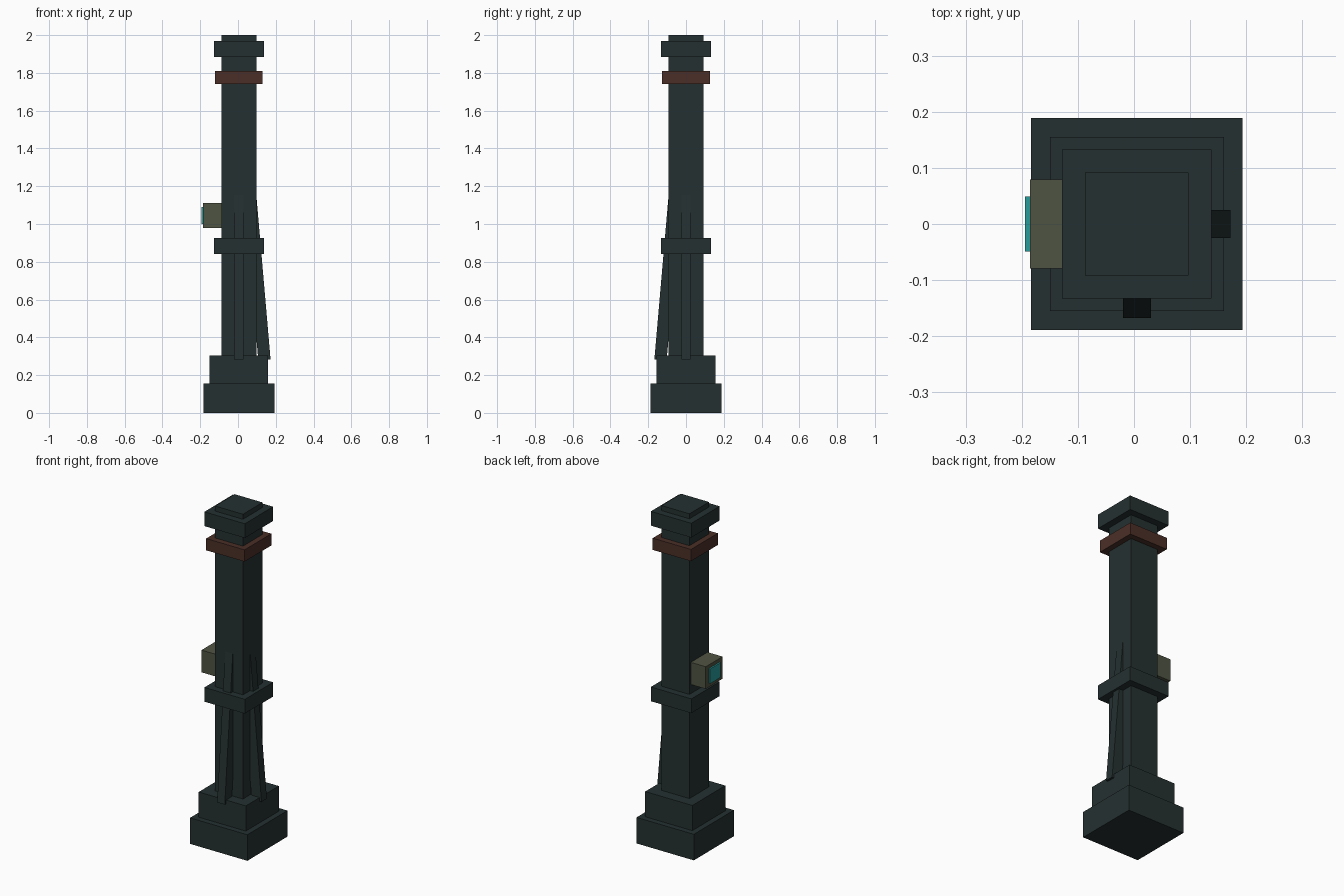
import bpy
import math
from mathutils import Matrix, Vector

cube = bpy.data.objects.get("Cube")
if cube:
    bpy.data.objects.remove(cube, do_unlink=True)

CX = 0.005  # column axis, shifted slightly by the side box


def material(name, rgb):
    m = bpy.data.materials.new(name)
    m.use_nodes = True
    color = (*rgb, 1)
    m.diffuse_color = color
    m.node_tree.nodes["Principled BSDF"].inputs["Base Color"].default_value = color
    return m


dark_steel = material("dark steel", (0.018, 0.030, 0.030))
rust = material("rust brown", (0.070, 0.028, 0.020))
olive = material("olive grey", (0.078, 0.088, 0.055))
teal = material("teal glow", (0.020, 0.33, 0.33))


def box(name, center, size, mat, matrix=Matrix()):
    bpy.ops.mesh.primitive_cube_add(size=1)
    ob = bpy.context.object
    ob.name = name
    ob.data.transform(matrix @ Matrix.Translation(center) @ Matrix.Diagonal((*size, 1)))
    ob.data.materials.append(mat)
    return ob


def tier(name, half, z0, z1, mat=dark_steel):
    box(name, (CX, 0, (z0 + z1) / 2), (2 * half, 2 * half, z1 - z0), mat)


# Stepped foot, shaft and collars
tier("foot_lower", 0.1885, 0, 0.155)
tier("foot_upper", 0.155, 0.155, 0.305)
tier("shaft", 0.092, 0.305, 2.0)
tier("middle_collar", 0.133, 0.84, 0.925)
tier("rust_band", 0.126, 1.74, 1.81, rust)
tier("top_collar", 0.133, 1.885, 1.97)

# Leaning braces on the left and front faces
lean = Matrix.Rotation(-math.radians(4.95), 4, "Y")
for name, turn in (("left_brace", 0), ("front_brace", -math.pi / 2)):
    place = (Matrix.Translation((CX, 0, 0)) @ Matrix.Rotation(turn, 4, "Z")
             @ Matrix.Translation((0.135, 0, 0.28)) @ lean)
    box(name, Vector((0, 0, 0.45)), (0.065, 0.05, 0.9), dark_steel, place)

# Control box with a glowing panel on the right face
box("control_box", (-0.136, 0, 1.045), (0.098, 0.158, 0.132), olive)
box("glow_panel", (-0.189, 0, 1.045), (0.0098, 0.098, 0.088), teal)
